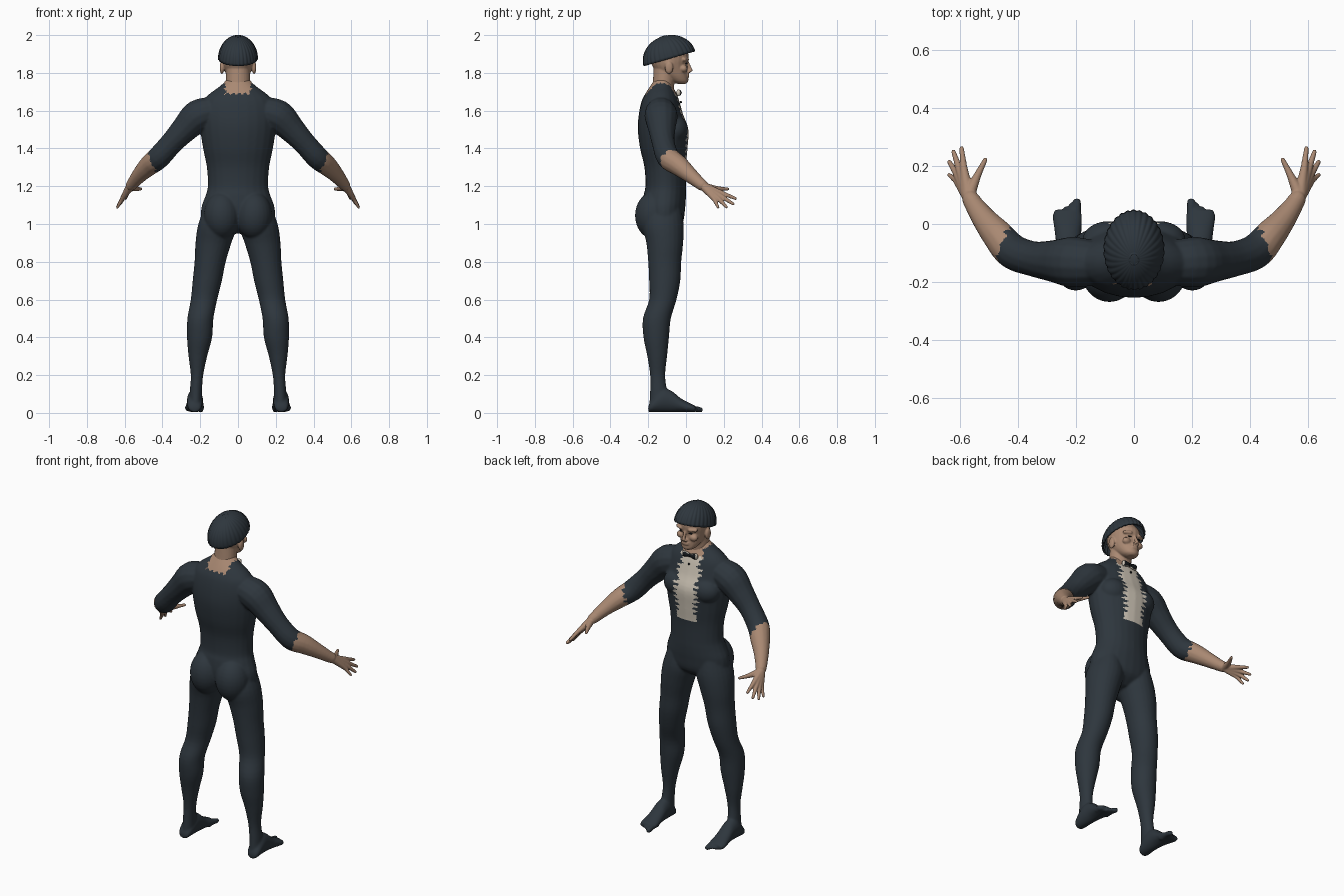
import bpy, bmesh, math
from mathutils import Vector, Matrix

if "Cube" in bpy.data.objects:
    bpy.data.objects.remove(bpy.data.objects["Cube"], do_unlink=True)


def material(name, r, g, b):
    m = bpy.data.materials.new(name)
    m.use_nodes = True
    m.diffuse_color = (r, g, b, 1)
    m.node_tree.nodes["Principled BSDF"].inputs["Base Color"].default_value = (r, g, b, 1)
    return m


SUIT = material("dark_navy_suit", .027, .037, .047)
SKIN = material("skin", .40, .25, .17)
SHIRT = material("cream_shirt", .62, .56, .47)
SEAM = material("black_seam", .008, .01, .012)


def smooth_rows(rows, steps=4):
    """Catmull-Rom interpolation of rows of numbers."""
    out = []
    for i in range(len(rows) - 1):
        quad = [rows[max(0, min(len(rows) - 1, i + k))] for k in (-1, 0, 1, 2)]
        for s in range(steps):
            t = s / steps
            out.append([b + .5 * t * (c - a + t * (2*a - 5*b + 4*c - d + t * (3*(b - c) + d - a)))
                        for a, b, c, d in zip(*quad)])
    return out + [list(rows[-1])]


def loft(bm, rings, sides=24):
    """Closed skin over elliptical rings given as (centre, u, v)."""
    loops = []
    for c, u, v in rings:
        angles = [2 * math.pi * k / sides for k in range(sides)]
        loops.append([bm.verts.new(c + u * math.cos(a) + v * math.sin(a)) for a in angles])
    for lo, hi in zip(loops, loops[1:]):
        for k in range(sides):
            n = (k + 1) % sides
            bm.faces.new((lo[k], lo[n], hi[n], hi[k]))
    bm.faces.new(loops[0][::-1])
    bm.faces.new(loops[-1])


def column(bm, rows):
    """Upright form from rows of z, x min, x max, y back, y front."""
    loft(bm, [(Vector(((a + b) / 2, (c + d) / 2, z)), Vector(((b - a) / 2, 0, 0)),
               Vector((0, (d - c) / 2, 0))) for z, a, b, c, d in smooth_rows(rows)])


def tube(bm, rows):
    """Round limb along rows of x, y, z, radius, with domed ends."""
    pts = smooth_rows(rows)
    rings = []
    for i, p in enumerate(pts):
        d = (Vector(pts[min(i + 1, len(pts) - 1)][:3]) - Vector(pts[max(i - 1, 0)][:3])).normalized()
        u = d.orthogonal().normalized() if abs(d.z) > .99 else d.cross(Vector((0, 0, 1))).normalized()
        w = d.cross(u)
        c, r = Vector(p[:3]), p[3]
        ring = [(c, u * r, w * r)]
        caps = [(c + d * r * q, u * r * k, w * r * k) for q, k in ((.5, .87), (.87, .5))]
        if i == 0:
            ring = [(c - (e[0] - c), e[1], e[2]) for e in caps[::-1]] + ring
        if i == len(pts) - 1:
            ring += caps
        rings += ring
    loft(bm, rings, 14)


def blob(bm, centre, radii):
    bmesh.ops.create_uvsphere(bm, u_segments=24, v_segments=16, radius=1,
                              matrix=Matrix.Translation(centre) @ Matrix.Diagonal((*radii, 1)))


def mirror_copy(bm):
    new = bmesh.ops.duplicate(bm, geom=bm.verts[:] + bm.edges[:] + bm.faces[:])["geom"]
    for v in new:
        if isinstance(v, bmesh.types.BMVert):
            v.co.x *= -1


def finish(name, bm, mats, voxel=0, smoothing=4):
    """Make the object; fuse overlapping forms when a voxel size is given."""
    bmesh.ops.recalc_face_normals(bm, faces=bm.faces[:])
    me = bpy.data.meshes.new(name)
    bm.to_mesh(me)
    bm.free()
    ob = bpy.data.objects.new(name, me)
    bpy.context.collection.objects.link(ob)
    bpy.context.view_layer.objects.active = ob
    if voxel:
        mod = ob.modifiers.new("fuse", "REMESH")
        mod.mode, mod.voxel_size = "VOXEL", voxel
        bpy.ops.object.modifier_apply(modifier="fuse")
        mod = ob.modifiers.new("relax", "SMOOTH")
        mod.factor, mod.iterations = .5, smoothing
        bpy.ops.object.modifier_apply(modifier="relax")
    ob.data.materials.clear()
    for m in mats:
        ob.data.materials.append(m)
    ob.data.shade_smooth()
    return ob


# Body: legs, feet and arms on one side, then mirrored and joined to the torso
bm = bmesh.new()
column(bm, [(1.1, .04, .17, -.2, -.03), (1.0, .005, .21, -.23, -.012), (.9, .035, .225, -.21, -.015),
            (.8, .065, .23, -.2, -.025), (.7, .085, .24, -.195, -.03), (.6, .11, .25, -.195, -.05),
            (.5, .13, .268, -.228, -.08), (.4, .137, .27, -.225, -.09), (.3, .163, .262, -.205, -.1),
            (.2, .184, .25, -.19, -.11), (.12, .19, .255, -.19, -.1), (.04, .19, .26, -.195, -.08)])
foot = [(-.2, .23, .02, .03), (-.185, .23, .036, .06), (-.13, .228, .042, .12), (-.08, .227, .042, .115),
        (-.03, .228, .046, .075), (.02, .23, .051, .048), (.05, .23, .047, .034)]
loft(bm, [(Vector((x, y, .004 + h / 2)), Vector((w, 0, 0)), Vector((0, 0, h / 2)))
          for y, x, w, h in smooth_rows(foot)])
for k in range(5):
    x, r = .197 + .018 * k, .011 - .0008 * k + (.004 if k == 0 else 0)
    tube(bm, [(x, .0, .02, r), (x, .04 - .007 * k, .022, r), (x, .076 - .011 * k, .016, r)])
tube(bm, [(.12, -.135, 1.6, .075), (.21, -.132, 1.572, .088), (.28, -.128, 1.505, .073),
          (.35, -.12, 1.43, .061), (.42, -.095, 1.352, .061), (.47, -.04, 1.31, .055),
          (.52, .02, 1.26, .042), (.565, .085, 1.205, .03)])
blob(bm, (.085, -.17, 1.045), (.096, .1, .125))
blob(bm, (.09, -.06, 1.5), (.09, .07, .075))
mirror_copy(bm)
torso = [(.95, .05, -.15, -.08), (1.0, .18, -.21, -.02), (1.08, .195, -.23, -.005), (1.15, .172, -.225, 0),
         (1.2, .16, -.215, 0), (1.3, .165, -.22, 0), (1.4, .185, -.243, .008), (1.5, .2, -.255, .013),
         (1.58, .2, -.25, -.015), (1.65, .185, -.235, -.035), (1.69, .15, -.215, -.05),
         (1.73, .095, -.19, -.07), (1.765, .06, -.165, -.08)]
column(bm, [(z, -w, w, b, f) for z, w, b, f in torso])
body = finish("body", bm, (SUIT, SKIN, SHIRT), .0065, 5)

# Torn sleeve ends, open collar and shirt front
cuff, along = Vector((.445, -.07, 1.345)), Vector((.9, .3, -.3))
for p in body.data.polygons:
    x, y, z = p.center
    ax = abs(x)
    rag = .006 * math.sin(210 * z) + .005 * math.sin(170 * y + 90 * ax)
    if ax > .35 and z > 1 and (Vector((ax, y, z)) - cuff).dot(along) + rag > 0:
        p.material_index = 1
    elif z > 1.742 + rag or (z > 1.69 + .006 * math.sin(200 * x) and ax < .066 + rag):
        p.material_index = 1
    elif y > -.1 and p.normal.y > .1 and 1.315 < z < 1.7 and ax < .066 + 2 * rag * (z > 1.36):
        p.material_index = 2

# Hands: palm and fingers fan out from the wrist
bm = bmesh.new()
wrist = (.572, .095, 1.197, .023)
fingers = [((.588, .192, 1.163, .013), (.596, .262, 1.135, .008)),
           ((.602, .184, 1.148, .013), (.624, .25, 1.106, .008)),
           ((.611, .17, 1.136, .013), (.638, .214, 1.09, .008)),
           ((.614, .15, 1.13, .012), (.639, .17, 1.088, .007))]
for knuckle, tip in fingers:
    middle = [(a + b) / 2 for a, b in zip(knuckle, tip)]
    tube(bm, [wrist, [(a + b) / 2 for a, b in zip(wrist, knuckle)], knuckle, middle, tip])
tube(bm, [wrist, (.56, .125, 1.192, .019), (.54, .17, 1.187, .013), (.514, .222, 1.185, .008)])
tube(bm, [(.55, .065, 1.223, .032), (.567, .09, 1.203, .029), wrist])
mirror_copy(bm)
finish("hands", bm, [SKIN], .004, 3)

# Head: neck, jaw and skull with brow, cheeks, lips, nose and ears
bm = bmesh.new()
tube(bm, [(.03, .008, 1.871, .009), (.06, -.008, 1.871, .01)])
blob(bm, (.043, -.012, 1.822), (.025, .02, .02))
blob(bm, (.085, -.09, 1.828), (.012, .022, .034))
blob(bm, (.01, .016, 1.806), (.009, .01, .007))
mirror_copy(bm)
neck = [(1.62, .07, -.18, -.06), (1.7, .066, -.18, -.065), (1.76, .064, -.175, -.06), (1.84, .062, -.17, -.05)]
column(bm, [(z, -w, w, b, f) for z, w, b, f in neck])
face = [(1.742, .022, -.045, 0), (1.755, .042, -.08, .012), (1.78, .058, -.12, .011), (1.81, .07, -.16, .008),
        (1.84, .079, -.18, .006), (1.87, .083, -.19, .013), (1.91, .083, -.187, .01), (1.95, .062, -.15, -.02)]
column(bm, [(z, -w, w, b, f) for z, w, b, f in face])
tube(bm, [(0, .006, 1.862, .007), (0, .018, 1.833, .008), (0, .026, 1.814, .01)])
for z in (1.781, 1.79):
    blob(bm, (0, .01, z), (.024, .008, .005))
finish("head", bm, [SKIN], .0045, 3)

# Eyes
bm = bmesh.new()
blob(bm, (.031, .001, 1.85), (.012, .006, .004))
mirror_copy(bm)
finish("eyes", bm, [SEAM])

# Ribbed cap: tilted dome with sunken seams and a round crown
ribs, per = 30, 6
count = ribs * per
bm = bmesh.new()
rows = []
for j in range(14):
    t = math.radians(82) * j / 13
    row = []
    for k in range(count):
        a = 2 * math.pi * k / count
        s = math.cos(t) * (.965 + .035 * math.sin(math.pi * ((k - .5) % per) / per))
        row.append(bm.verts.new((.106 * s * math.cos(a), .143 * s * math.sin(a), .124 * math.sin(t))))
    rows.append(row)
for lo, hi in zip(rows, rows[1:]):
    for k in range(count):
        n = (k + 1) % count
        bm.faces.new((lo[k], lo[n], hi[n], hi[k])).material_index = 1 if k % per == 0 else 0
bm.faces.new(rows[-1])
blob(bm, (0, 0, .12), (.021, .026, .0055))
cap = finish("ribbed_cap", bm, (SUIT, SEAM))
cap.location = (0, -.0875, 1.875)
cap.rotation_euler.x = math.radians(16.2)
shell = cap.modifiers.new("thickness", "SOLIDIFY")
shell.thickness, shell.offset = .008, -1

# Bow tie with pale edging, and a shirt stud
for name, mat, size, y in (("bow_tie", SEAM, 1, -.034), ("bow_tie_edging", SHIRT, 1.15, -.04)):
    bm = bmesh.new()
    loft(bm, [(Vector((x, y, 1.695)), Vector((0, .009 * size, 0)), Vector((0, 0, h * size)))
              for x, h in ((.004, .006), (.02, .012), (.034 * size, .016), (.04 * size, .013))], 12)
    mirror_copy(bm)
    blob(bm, (0, y, 1.695), (.009, .012, .009))
    finish(name, bm, [mat])
bm = bmesh.new()
blob(bm, (0, -.027, 1.645), (.006, .006, .006))
finish("shirt_stud", bm, [SEAM])
